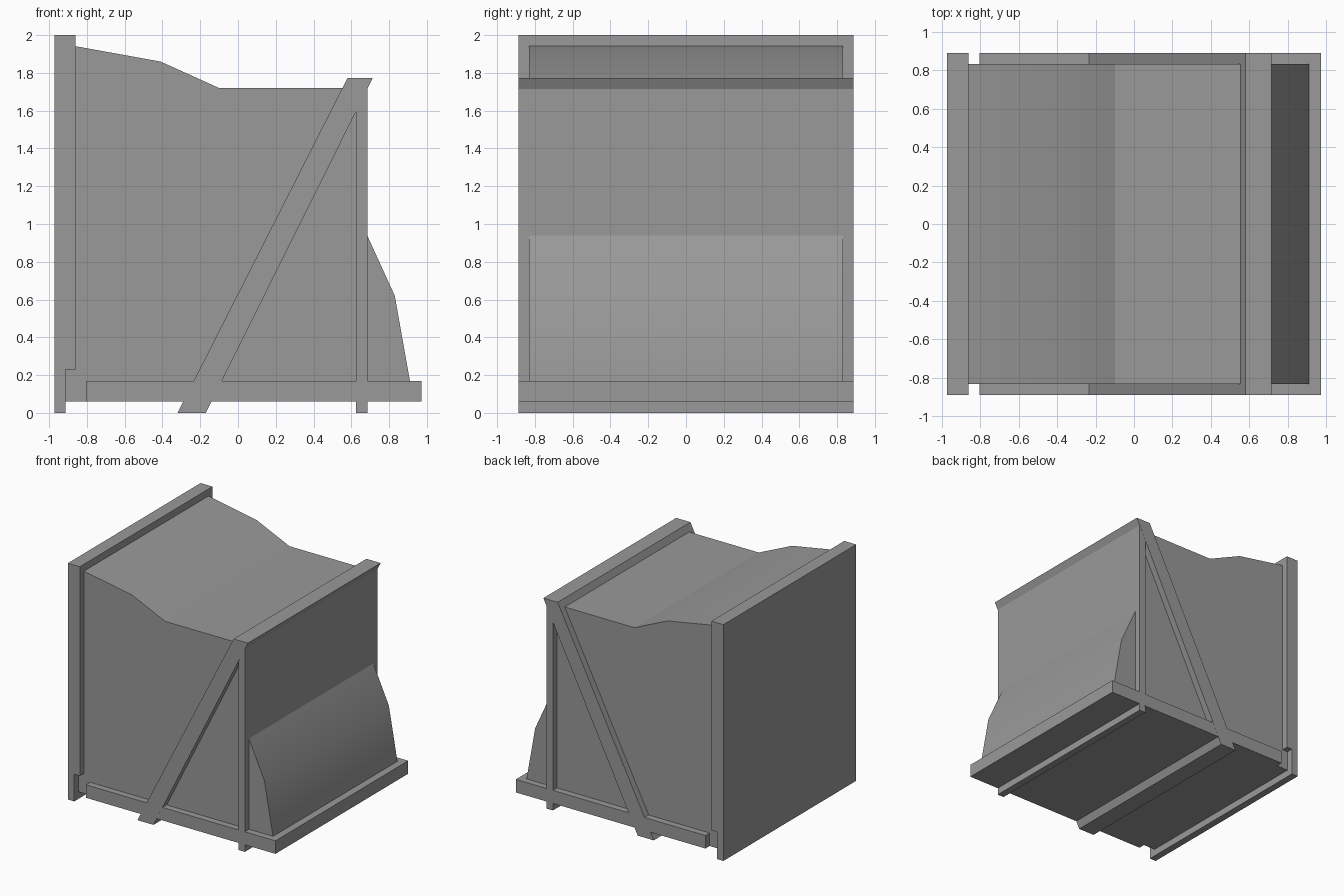
import bpy, bmesh
from math import radians

if "Cube" in bpy.data.objects:
    bpy.data.objects.remove(bpy.data.objects["Cube"])

OUTER = 0.888   # half width of the frame
INNER = 0.832   # half width of the body

# Dark grey shared by all parts
grey = bpy.data.materials.new("dark_grey")
grey.diffuse_color = (0.32, 0.32, 0.32, 1)
grey.use_nodes = True
grey.node_tree.nodes["Principled BSDF"].inputs["Base Color"].default_value = grey.diffuse_color


def extrude_profile(name, points, half_width, smooth=False):
    """Solid from an (x, z) outline, extruded evenly along y."""
    bm = bmesh.new()
    face = bm.faces.new([bm.verts.new((x, -half_width, z)) for x, z in points])
    moved = bmesh.ops.extrude_face_region(bm, geom=[face])["geom"]
    verts = [v for v in moved if isinstance(v, bmesh.types.BMVert)]
    bmesh.ops.translate(bm, verts=verts, vec=(0, 2 * half_width, 0))
    bmesh.ops.recalc_face_normals(bm, faces=bm.faces[:])
    mesh = bpy.data.meshes.new(name)
    bm.to_mesh(mesh)
    bm.free()
    mesh.materials.append(grey)
    obj = bpy.data.objects.new(name, mesh)
    bpy.context.collection.objects.link(obj)
    if smooth:
        bpy.ops.object.select_all(action='DESELECT')
        obj.select_set(True)
        bpy.context.view_layer.objects.active = obj
        bpy.ops.object.shade_smooth_by_angle(angle=radians(20))
    return obj


# Main body with sloping top
extrude_profile("body", [(-0.915, 0.06), (0.65, 0.06), (0.65, 1.72),
                         (-0.10, 1.72), (-0.41, 1.86), (-0.87, 1.943),
                         (-0.87, 0.23), (-0.915, 0.23)], INNER, True)

# Bulge on the right side
extrude_profile("side_bulge", [(0.66, 0.15), (0.91, 0.15), (0.91, 0.17),
                               (0.83, 0.62), (0.684, 0.94), (0.66, 0.94)],
                INNER, True)

# Tall end panel, stepped thinner at the foot
extrude_profile("end_panel", [(-0.972, 0), (-0.912, 0), (-0.912, 0.23),
                              (-0.86, 0.23), (-0.86, 2), (-0.972, 2)], OUTER)

# Base platform
extrude_profile("base_platform", [(-0.803, 0.06), (0.972, 0.06),
                                  (0.972, 0.17), (-0.803, 0.17)], OUTER - 0.0005)

# Upright panel, reaching the floor as a runner
extrude_profile("upright_panel", [(0.625, 0), (0.685, 0),
                                  (0.685, 1.73), (0.625, 1.73)], OUTER - 0.001)

# Diagonal brace, with its foot and top rim
extrude_profile("diagonal_brace", [(-0.32, 0), (-0.17, 0),
                                   (0.714, 1.774), (0.58, 1.774)], OUTER)
